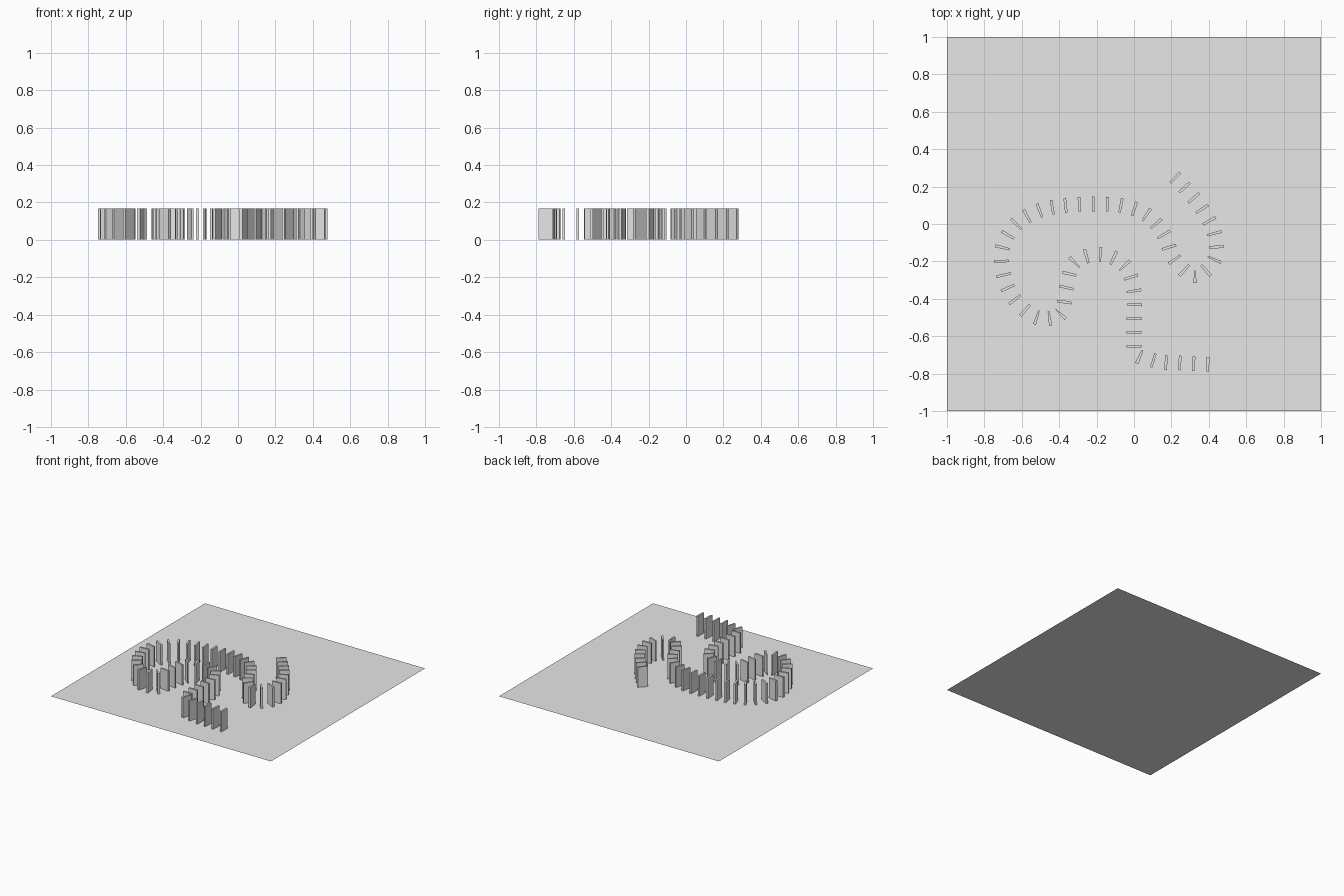
import bpy
import bmesh
from mathutils import Vector

cube = bpy.data.objects.get("Cube")
if cube:
    bpy.data.objects.remove(cube, do_unlink=True)

HALF_WIDTH = 0.039
HALF_STEP = 0.048      # half thickness, as a share of one path span
BASE, TOP = 0.001, 0.168

# One plain grey for everything
grey = bpy.data.materials.new("plain_grey")
grey.use_nodes = True
colour = (0.8, 0.8, 0.8, 1)
grey.diffuse_color = colour
grey.node_tree.nodes["Principled BSDF"].inputs["Base Color"].default_value = colour


def add_object(name, bm):
    bmesh.ops.recalc_face_normals(bm, faces=bm.faces)
    mesh = bpy.data.meshes.new(name)
    bm.to_mesh(mesh)
    bm.free()
    mesh.materials.append(grey)
    obj = bpy.data.objects.new(name, mesh)
    bpy.context.collection.objects.link(obj)
    return obj


def spline(points, k, t):
    """Position and sideways direction on a smooth path through the points."""
    if t < 0 and k > 1:
        k, t = k - 1, t + 1
    a, b, c, d = (Vector(p) for p in points[k - 1:k + 3])
    u, v, w = c - a, 2 * a - 5 * b + 4 * c - d, 3 * b - a - 3 * c + d
    pos = b + (u * t + v * t ** 2 + w * t ** 3) / 2
    tangent = (u + 2 * v * t + 3 * w * t ** 2).normalized()
    return pos, Vector((-tangent.y, tangent.x))


def add_domino(name, points, k, t):
    """Thin upright slab whose long edges follow the bend of the path."""
    bm = bmesh.new()
    corners = []
    for step, side in ((-1, -1), (1, -1), (1, 1), (-1, 1)):
        pos, across = spline(points, k, t + step * HALF_STEP)
        corners.append(pos + across * side * HALF_WIDTH)
    base = bm.faces.new([bm.verts.new((p.x, p.y, BASE)) for p in corners])
    result = bmesh.ops.extrude_face_region(bm, geom=[base], use_keep_orig=True)
    lifted = [g for g in result["geom"] if isinstance(g, bmesh.types.BMVert)]
    bmesh.ops.translate(bm, verts=lifted, vec=(0, 0, TOP - BASE))
    add_object(name, bm)


# Floor sheet
floor = bmesh.new()
bmesh.ops.create_grid(floor, x_segments=1, y_segments=1, size=1)
add_object("floor", floor)

# Path of the dominoes: the first and last two points only steer the ends
short_run = [(.55, -.75), (.395, -.75), (.245, -.743), (.103, -.73),
             (0, -.653), (.2, -.344)]
long_run = [(0, -.8), (0, -.653), (0, -.505), (0, -.358), (-.05, -.222),
            (-.18, -.163), (-.318, -.205), (-.362, -.34), (-.393, -.48),
            (-.52, -.5), (-.637, -.404), (-.698, -.273), (-.703, -.126),
            (-.63, 0), (-.505, .072), (-.366, .099), (-.217, .107),
            (-.07, .099), (.067, .05), (.16, -.056), (.217, -.19),
            (.326, -.278), (.43, -.19), (.43, -.05), (.364, .08),
            (.27, .195), (.168, .297), (.06, .39)]

# Two dominoes per span of the path
count = 0
for run in (short_run, long_run):
    for k in range(1, len(run) - 2):
        for t in (0, 0.5):
            count += 1
            add_domino(f"domino_{count:02d}", run, k, t)
